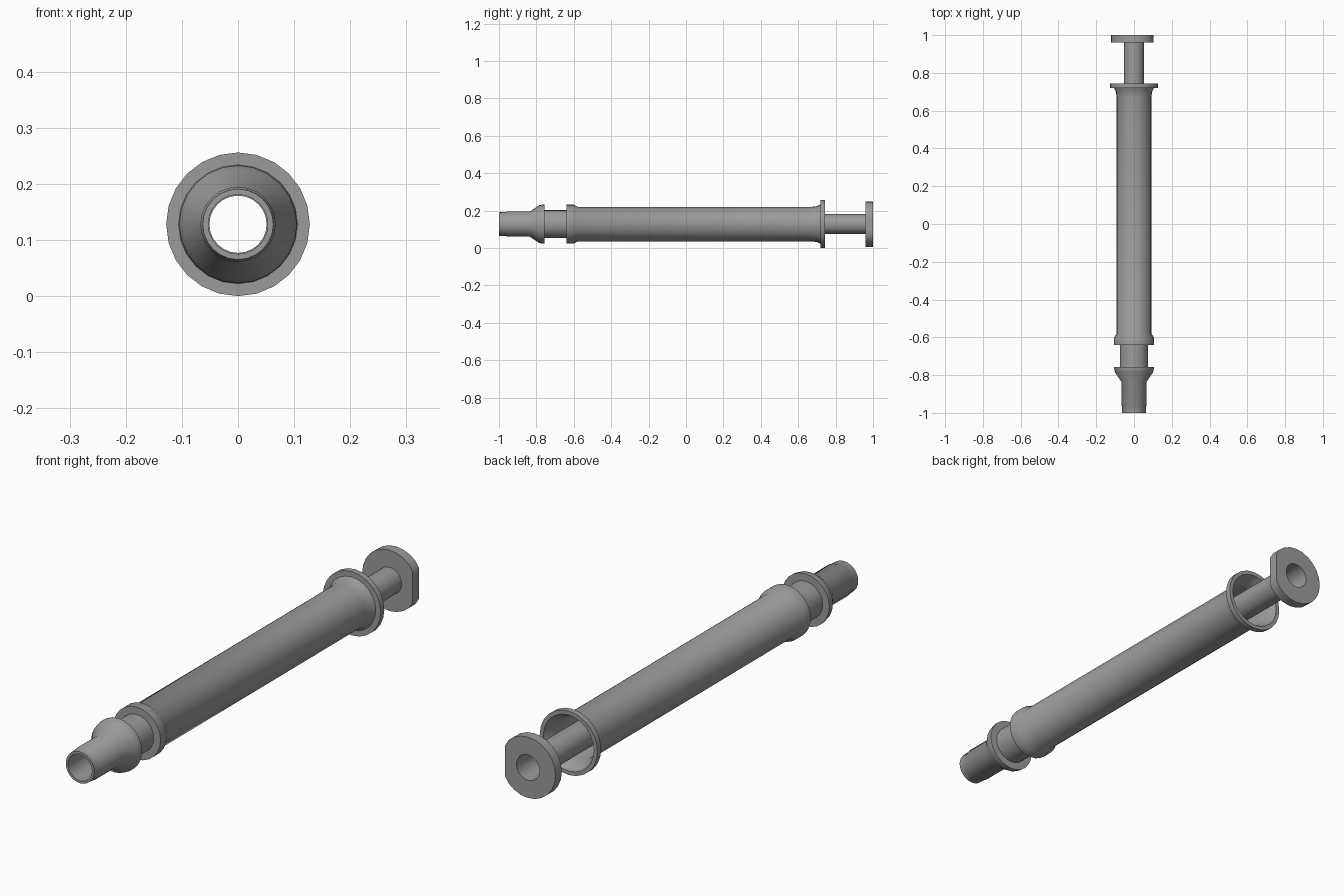
import bpy, bmesh, math

if "Cube" in bpy.data.objects:
    bpy.data.objects.remove(bpy.data.objects["Cube"])

AXIS_Z = 0.128
SIDES = 24

# Dark grey for every part
grey = bpy.data.materials.new("dark_grey")
grey.diffuse_color = (0.33, 0.33, 0.33, 1)
grey.use_nodes = True
grey.node_tree.nodes["Principled BSDF"].inputs["Base Color"].default_value = grey.diffuse_color


def lathe(name, profile, flat_x=None):
    """Revolve a closed (y, radius) profile around the long axis."""
    bm = bmesh.new()
    rings = []
    for y, r in profile:
        ring = []
        for i in range(SIDES):
            a = 2 * math.pi * i / SIDES
            x, z = r * math.cos(a), r * math.sin(a)
            if flat_x is not None:
                x = min(x, flat_x)
            ring.append(bm.verts.new((x, y, z + AXIS_Z)))
        rings.append(ring)
    for k, a in enumerate(rings):
        b = rings[(k + 1) % len(rings)]
        for i in range(SIDES):
            j = (i + 1) % SIDES
            bm.faces.new((a[i], a[j], b[j], b[i]))
    bmesh.ops.recalc_face_normals(bm, faces=bm.faces[:])
    mesh = bpy.data.meshes.new(name)
    bm.to_mesh(mesh)
    bm.free()
    mesh.materials.append(grey)
    obj = bpy.data.objects.new(name, mesh)
    bpy.context.collection.objects.link(obj)
    bpy.ops.object.select_all(action='DESELECT')
    obj.select_set(True)
    bpy.context.view_layer.objects.active = obj
    bpy.ops.object.shade_smooth_by_angle(angle=math.radians(40))
    return obj


# Hollow barrel: collar at the front, flared mouth with finger flange at the back
lathe("barrel", [
    (-0.64, 0.070), (-0.64, 0.105), (-0.60, 0.105), (-0.58, 0.092),
    (0.67, 0.092), (0.70, 0.096), (0.72, 0.106),
    (0.72, 0.128), (0.743, 0.128), (0.743, 0.112),
    (0.72, 0.102), (0.70, 0.092), (0.67, 0.087), (-0.60, 0.087), (-0.62, 0.070)])

# Nozzle: stepped tip, cone shoulder and neck, bored through
lathe("nozzle", [
    (-1.0, 0.053), (-1.0, 0.063), (-0.96, 0.065), (-0.957, 0.067),
    (-0.835, 0.067), (-0.785, 0.101), (-0.765, 0.105), (-0.757, 0.105),
    (-0.757, 0.075), (-0.62, 0.075), (-0.62, 0.053)])

# Hollow plunger rod
lathe("plunger_rod", [(-0.60, 0.051), (-0.60, 0.053), (0.97, 0.053), (0.97, 0.051)])

# Thumb disc with one flat side
lathe("thumb_disc", [(0.96, 0.051), (0.96, 0.122), (1.0, 0.122), (1.0, 0.051)], flat_x=0.102)
